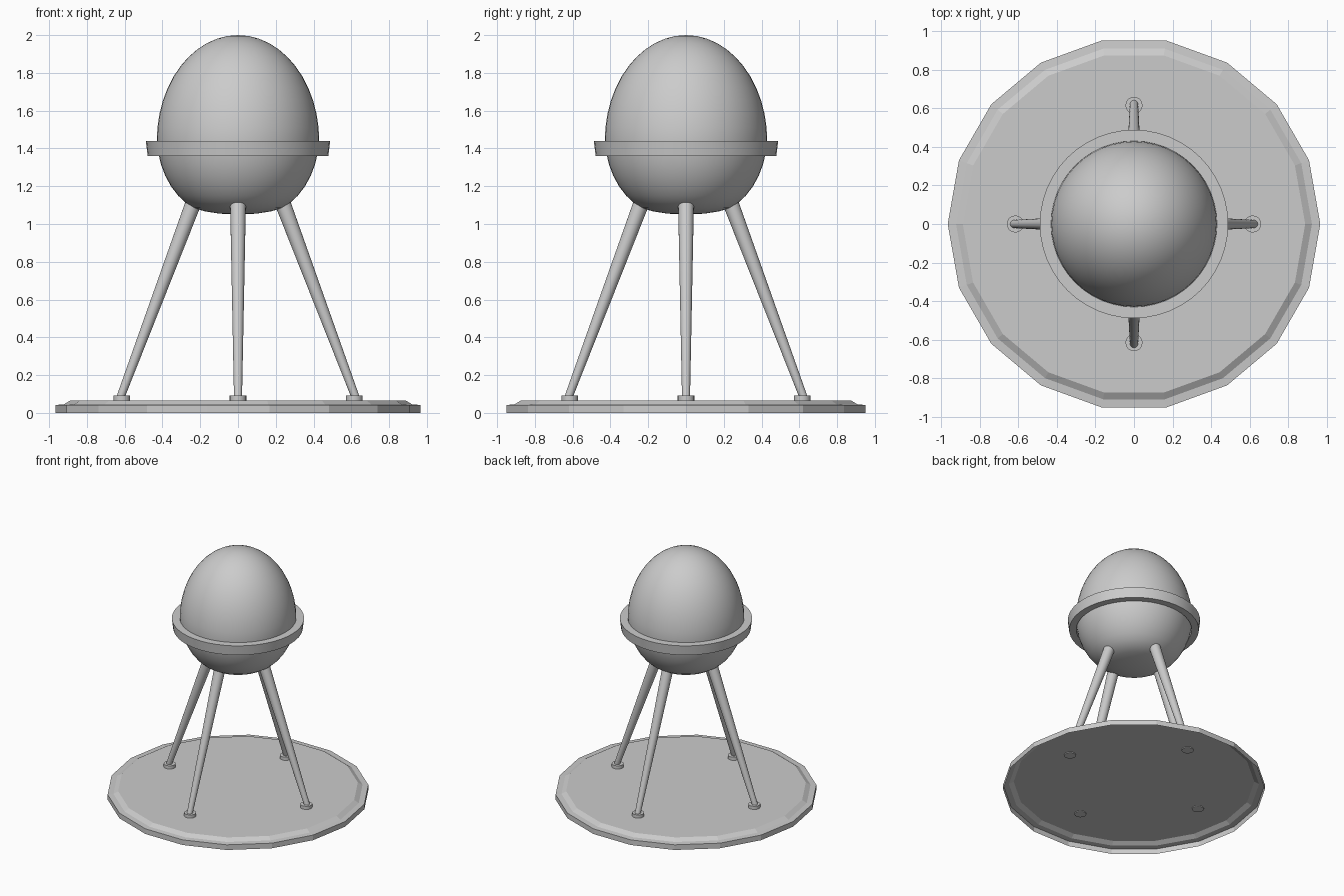
import bpy, bmesh
from math import cos, sin, pi, radians
from mathutils import Vector

if "Cube" in bpy.data.objects:
    bpy.data.objects.remove(bpy.data.objects["Cube"])


def lathe(name, profile, sides, smooth=None, closed=False):
    """Spin an (r, z) profile round the z axis; r = 0 makes a pole."""
    bm = bmesh.new()
    rings = []
    for r, z in profile:
        if r == 0:
            rings.append([bm.verts.new((0, 0, z))] * sides)
        else:
            rings.append([bm.verts.new((r * cos(2 * pi * i / sides), r * sin(2 * pi * i / sides), z))
                          for i in range(sides)])
    pairs = list(zip(rings, rings[1:]))
    if closed:
        pairs.append((rings[-1], rings[0]))
    for a, b in pairs:
        for i in range(sides):
            j = (i + 1) % sides
            bm.faces.new(list(dict.fromkeys((a[i], a[j], b[j], b[i]))))
    return finish(name, bm, smooth)


def finish(name, bm, smooth):
    mesh = bpy.data.meshes.new(name)
    bm.to_mesh(mesh)
    bm.free()
    obj = bpy.data.objects.new(name, mesh)
    bpy.context.collection.objects.link(obj)
    if smooth:
        bpy.ops.object.select_all(action='DESELECT')
        bpy.context.view_layer.objects.active = obj
        obj.select_set(True)
        bpy.ops.object.shade_smooth_by_angle(angle=radians(smooth))
    return obj


def rod(name, start, end, r1, r2, sides=20):
    """Tapered round bar between two points."""
    start, end = Vector(start), Vector(end)
    bm = bmesh.new()
    bmesh.ops.create_cone(bm, cap_ends=True, segments=sides, radius1=r1, radius2=r2,
                          depth=(end - start).length)
    obj = finish(name, bm, 40)
    obj.location = (start + end) / 2
    obj.rotation_euler = (end - start).to_track_quat('Z', 'Y').to_euler()
    return obj


# Base: 18-sided shell with a raised, chamfered deck, open underneath
lathe("base_plate", [(0.965, 0), (0.965, 0.042), (0.922, 0.045), (0.887, 0.066), (0, 0.066)], 18)

# Egg-shaped body: fuller below, taller dome above
lower = [(0, 1.05), (0.1, 1.055), (0.18, 1.068), (0.235, 1.086), (0.28, 1.115), (0.317, 1.15),
         (0.355, 1.2), (0.385, 1.255), (0.408, 1.315), (0.423, 1.38)]
dome = [(0.43 * cos(t * pi / 24), 1.44 + 0.56 * sin(t * pi / 24)) for t in range(12)]
lathe("egg_body", lower + dome + [(0, 2.0)], 48, 60)

# Collar ring round the body
lathe("collar_ring", [(0.425, 1.36), (0.478, 1.36), (0.488, 1.44), (0.43, 1.44)], 48, 30, closed=True)

# Four splayed legs with round foot pads
for i, side in enumerate(("right", "back", "left", "front")):
    c, s = cos(i * pi / 2), sin(i * pi / 2)
    rod(side + "_leg", (0.627 * c, 0.627 * s, 0.07), (0.233 * c, 0.233 * s, 1.12), 0.021, 0.042)
    rod(side + "_foot_pad", (0.615 * c, 0.615 * s, 0.06), (0.615 * c, 0.615 * s, 0.092), 0.044, 0.044)
